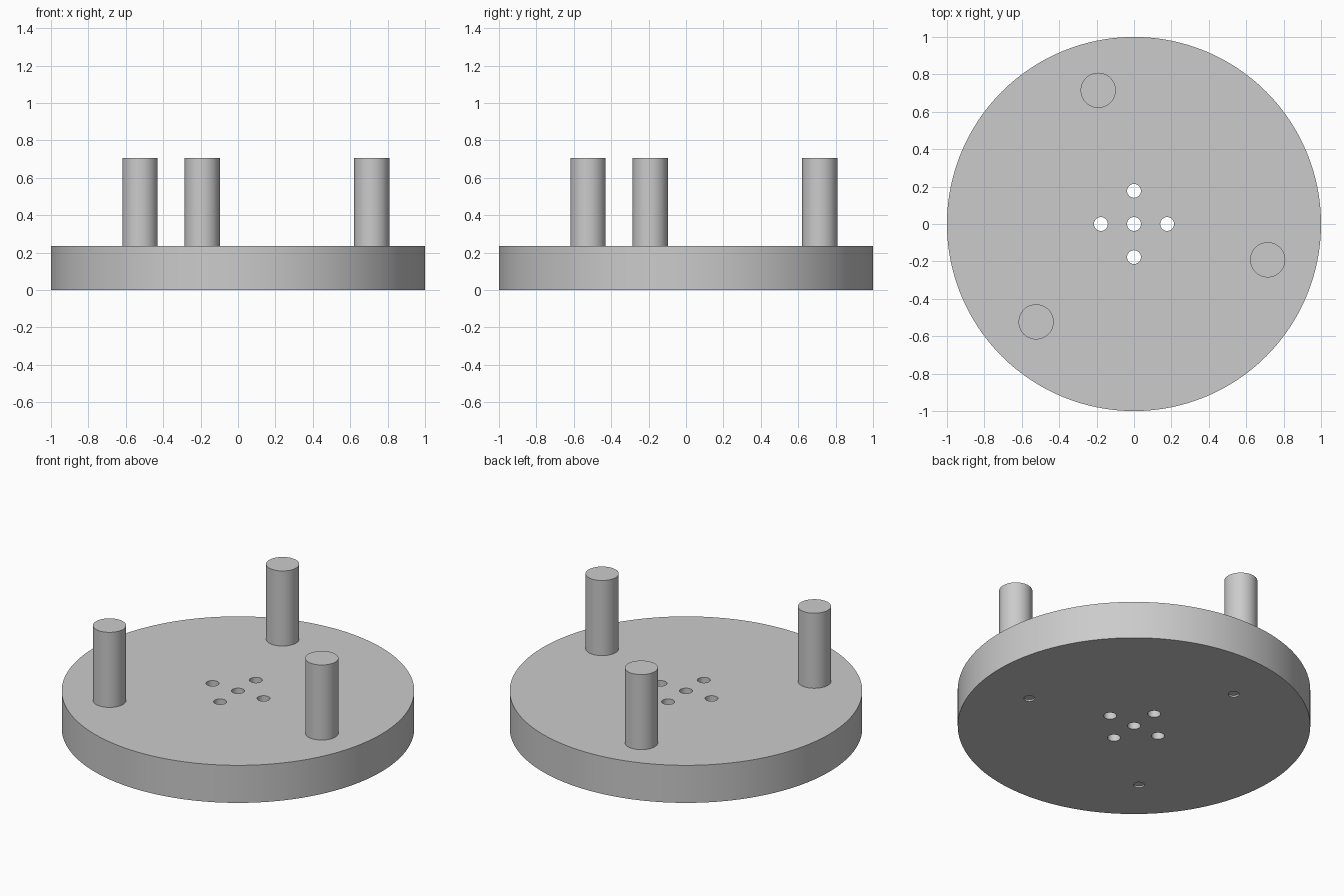
import bpy, math

if "Cube" in bpy.data.objects:
    bpy.data.objects.remove(bpy.data.objects["Cube"])

BASE_H, TOP_Z = 0.235, 0.705

grey = bpy.data.materials.new("plain grey")
grey.diffuse_color = (0.6, 0.6, 0.6, 1)
grey.use_nodes = True
grey.node_tree.nodes["Principled BSDF"].inputs["Base Color"].default_value = grey.diffuse_color


def cylinder(name, radius, x, y, z0, z1, sides):
    bpy.ops.mesh.primitive_cylinder_add(
        vertices=sides, radius=radius, depth=z1 - z0,
        location=(x, y, (z0 + z1) / 2))
    ob = bpy.context.object
    ob.name = name
    ob.data.materials.append(grey)
    return ob


def polar(radius, degrees):
    a = math.radians(degrees)
    return radius * math.cos(a), radius * math.sin(a)


def smooth(ob):
    bpy.ops.object.select_all(action='DESELECT')
    ob.select_set(True)
    bpy.context.view_layer.objects.active = ob
    bpy.ops.object.shade_smooth_by_angle(angle=math.radians(30))


# round base plate
base = cylinder("base_plate", 1.0, 0, 0, 0, BASE_H, 128)

# five through holes in a cross, and three shallow recesses underneath
cutters = [cylinder("hole_cutter", 0.037, 0, 0, -0.1, 0.4, 32)]
for i in range(4):
    cutters.append(cylinder("hole_cutter", 0.037, *polar(0.177, 90 * i), -0.1, 0.4, 32))
for i in range(3):
    cutters.append(cylinder("recess_cutter", 0.031, *polar(0.67, 107.6 + 120 * i), -0.1, 0.01, 32))

for cutter in cutters:
    cutter.hide_render = True
    mod = base.modifiers.new("cut", 'BOOLEAN')
    mod.operation = 'DIFFERENCE'
    mod.solver = 'EXACT'
    mod.object = cutter
    bpy.context.view_layer.objects.active = base
    bpy.ops.object.modifier_apply(modifier=mod.name)
for cutter in cutters:
    bpy.data.objects.remove(cutter, do_unlink=True)
smooth(base)

# three upright posts
for i in range(3):
    smooth(cylinder(f"post_{i + 1}", 0.094, *polar(0.74, 105 + 120 * i), BASE_H - 0.02, TOP_Z, 48))
